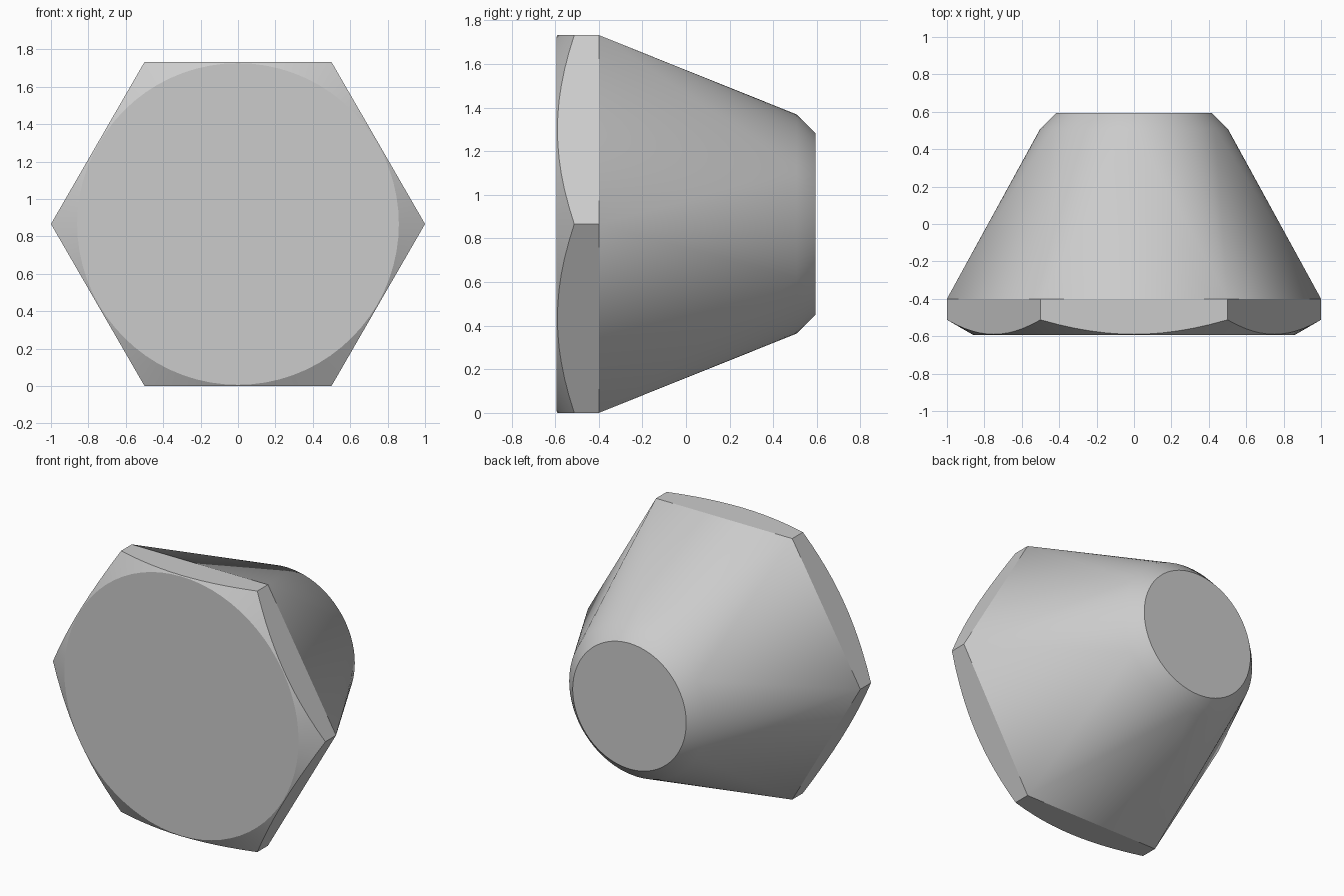
import bpy, bmesh
from math import cos, sin, tan, pi, radians

cube = bpy.data.objects.get("Cube")
if cube:
    bpy.data.objects.remove(cube)

SIDES, STEP = 6, 12            # hexagon sides, segments per side
N = SIDES * STEP
APOTHEM = cos(pi / 6)
FRONT, SHOULDER, NECK, BACK = -0.593, -0.40, 0.508, 0.593
FACE_R = 0.86

grey = bpy.data.materials.new("plain grey")
grey.use_nodes = True
colour = (0.6, 0.6, 0.6, 1)
grey.diffuse_color = colour
grey.node_tree.nodes["Principled BSDF"].inputs["Base Color"].default_value = colour

bm = bmesh.new()


def ring(count, radius, depth):
    """Ring about the y axis; radius and depth are functions of the angle."""
    verts = []
    for i in range(count):
        a = 2 * pi * i / count
        r = radius(a)
        verts.append(bm.verts.new((r * cos(a), depth(r), APOTHEM + r * sin(a))))
    return verts


def hex_radius(a):
    return APOTHEM / cos(a % (pi / 3) - pi / 6)


def bridge(a, b):
    for i in range(N):
        j = (i + 1) % N
        bm.faces.new((a[i], a[j], b[j], b[i]))


# Front disc, conical chamfer cut into the hexagon, shoulder corners, round end
disc = ring(N, lambda a: FACE_R, lambda r: FRONT)
rim = ring(N, hex_radius, lambda r: FRONT + (r - FACE_R) * tan(pi / 6))
corners = ring(SIDES, lambda a: 1, lambda r: SHOULDER)
neck = ring(N, lambda a: 0.502, lambda r: NECK)
end = ring(N, lambda a: 0.417, lambda r: BACK)

bm.faces.new(disc)
bm.faces.new(end)
bridge(disc, rim)
bridge(neck, end)

for k in range(SIDES):
    here, after = corners[k], corners[(k + 1) % SIDES]
    # Flat hexagon side with curved front edge
    arc = [rim[(k * STEP + i) % N] for i in range(STEP + 1)]
    bm.faces.new(arc + [after, here])
    # Flat sloping triangle, then the cone fan around the corner
    bm.faces.new((here, after, neck[k * STEP + STEP // 2]))
    for i in range(-STEP // 2, STEP // 2):
        bm.faces.new((here, neck[(k * STEP + i) % N], neck[(k * STEP + i + 1) % N]))

bmesh.ops.recalc_face_normals(bm, faces=bm.faces)

# Smooth shading with crisp rims and shoulder
for f in bm.faces:
    f.smooth = True
sharp_rings = [set(disc), set(corners), set(end)]
for e in bm.edges:
    on_ring = any(e.verts[0] in s and e.verts[1] in s for s in sharp_rings)
    e.smooth = not on_ring and e.calc_face_angle(0) < radians(29)

mesh = bpy.data.meshes.new("tapered_hex_body")
bm.to_mesh(mesh)
bm.free()
mesh.materials.append(grey)
body = bpy.data.objects.new("tapered_hex_body", mesh)
bpy.context.collection.objects.link(body)
